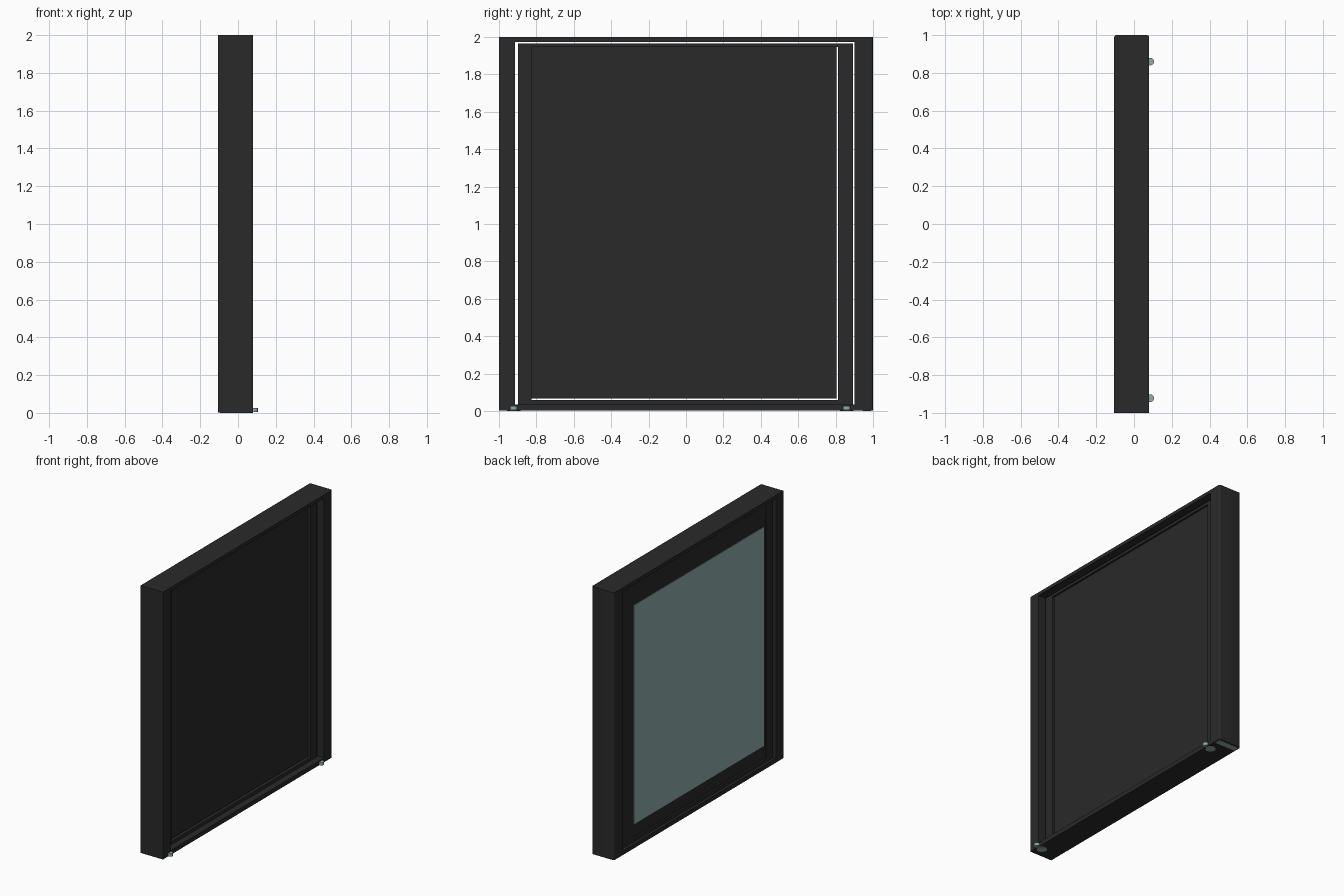
import bpy

if "Cube" in bpy.data.objects:
    bpy.data.objects.remove(bpy.data.objects["Cube"])

def material(name, color):
    m = bpy.data.materials.new(name)
    m.diffuse_color = (*color, 1)
    m.use_nodes = True
    m.node_tree.nodes["Principled BSDF"].inputs["Base Color"].default_value = m.diffuse_color
    return m

DARK = material("dark_frame", (0.0225, 0.0225, 0.0225))
TEAL = material("grey_teal", (0.275, 0.42, 0.41))

def box(name, x, y, z, mat=DARK, round_outer=0):
    bpy.ops.mesh.primitive_cube_add(size=1, location=[(a[0] + a[1]) / 2 for a in (x, y, z)])
    o = bpy.context.object
    o.name = name
    o.scale = (x[1] - x[0], y[1] - y[0], z[1] - z[0])
    bpy.ops.object.transform_apply(location=False, rotation=False, scale=True)
    o.data.materials.append(mat)
    if round_outer:
        # round only the vertical edges on the +y side
        w = o.data.attributes.new("bevel_weight_edge", 'FLOAT', 'EDGE')
        for e in o.data.edges:
            a, b = [o.data.vertices[i].co for i in e.vertices]
            if a.y > 0 and b.y > 0 and abs(a.z - b.z) > 0.1:
                w.data[e.index].value = 1
        mod = o.modifiers.new("round", 'BEVEL')
        mod.limit_method = 'WEIGHT'
        mod.width = round_outer
        mod.segments = 4
        bpy.ops.object.modifier_apply(modifier="round")
        bpy.ops.object.shade_smooth_by_angle()
    return o

def ring(name, x, y_out, z_out, y_in, z_in, round_outer=0):
    # rectangular frame made of two uprights and two rails
    box(name + "_left_upright", x, (y_out[0], y_in[0]), z_out)
    box(name + "_right_upright", x, (y_in[1], y_out[1]), z_out, round_outer=round_outer)
    box(name + "_top_rail", x, y_in, (z_in[1], z_out[1]))
    box(name + "_bottom_rail", x, y_in, (z_out[0], z_in[0]))

# outer frame
ring("outer_frame", (-0.105, 0.08), (-1, 1), (0.003, 2), (-0.913, 0.902), (0.035, 1.974), 0.012)
# inner sash, separated from the outer frame by a thin gap
ring("sash", (-0.085, 0.03), (-0.899, 0.892), (0.035, 1.966), (-0.825, 0.814), (0.06, 1.945))
# panel held in the sash, with a slit at the right and bottom
box("panel", (-0.08, 0.015), (-0.825, 0.805), (0.067, 1.945))
# coloured rectangle on the back of the panel
box("panel_back_plate", (-0.084, -0.079), (-0.80, 0.735), (0.165, 1.80), TEAL)
# coloured end strip under the rounded upright
box("upright_end_strip", (-0.095, 0.07), (0.945, 0.99), (0, 0.004), TEAL)

# foot discs and knobs
for i, y in enumerate((-0.922, 0.86)):
    for part, x, r, z0, z1 in (("foot_disc", 0.043, 0.036, 0, 0.004),
                               ("foot_knob", 0.086, 0.02, 0.005, 0.027)):
        bpy.ops.mesh.primitive_cylinder_add(vertices=24, radius=r, depth=z1 - z0,
                                            location=(x, y, (z0 + z1) / 2))
        o = bpy.context.object
        o.name = f"{part}_{i + 1}"
        o.data.materials.append(TEAL)
        bpy.ops.object.shade_smooth_by_angle()
